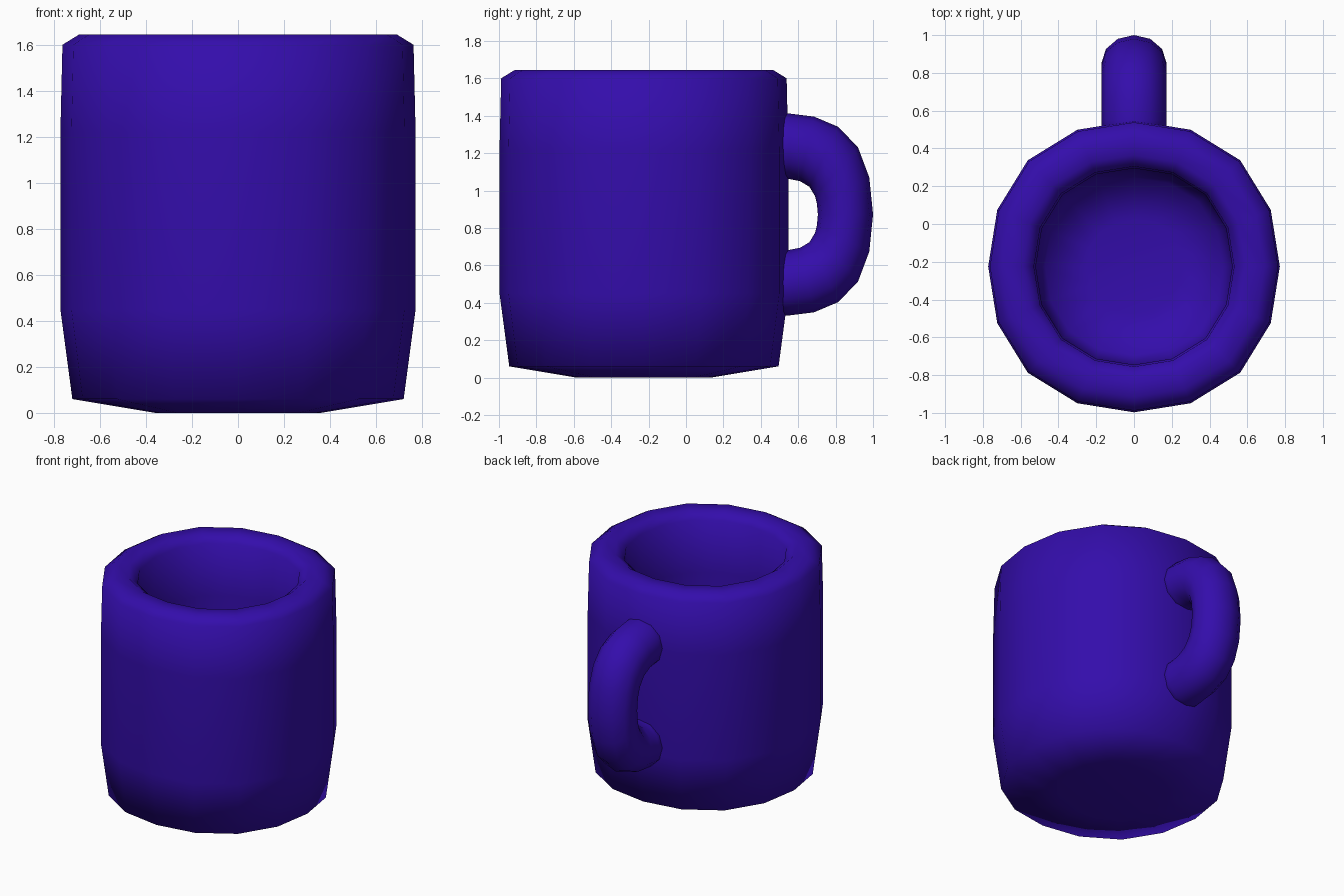
import bpy
import bmesh
from math import cos, sin, pi

cube = bpy.data.objects.get("Cube")
if cube:
    bpy.data.objects.remove(cube, do_unlink=True)

# Glaze colour
glaze = bpy.data.materials.new("deep blue glaze")
glaze.use_nodes = True
color = (0.034, 0.004, 0.41, 1.0)
glaze.diffuse_color = color
glaze.node_tree.nodes["Principled BSDF"].inputs["Base Color"].default_value = color


def loft(name, rings, start=None, end=None):
    """Skin closed rings of points, with optional end-cap centres."""
    bm = bmesh.new()
    rows = [[bm.verts.new(p) for p in ring] for ring in rings]
    n = len(rows[0])
    for a, b in zip(rows, rows[1:]):
        for i in range(n):
            j = (i + 1) % n
            bm.faces.new((a[i], a[j], b[j], b[i]))
    for row, tip in ((rows[0], start), (rows[-1], end)):
        if tip:
            v = bm.verts.new(tip)
            for i in range(n):
                bm.faces.new((row[i], row[(i + 1) % n], v))
    bmesh.ops.recalc_face_normals(bm, faces=bm.faces)
    mesh = bpy.data.meshes.new(name)
    bm.to_mesh(mesh)
    bm.free()
    mesh.materials.append(glaze)
    mesh.shade_smooth()
    obj = bpy.data.objects.new(name, mesh)
    bpy.context.collection.objects.link(obj)
    return obj


# Cup body: outside, rim and hollow inside, as (radius, height)
center_y = -0.225
sides = 16
profile = [(0.36, 0.0), (0.72, 0.06), (0.772, 0.45), (0.772, 1.22),
           (0.763, 1.6), (0.69, 1.645), (0.59, 1.645), (0.53, 1.6),
           (0.52, 1.22), (0.52, 0.55), (0.47, 0.25), (0.25, 0.2)]


def cup_ring(radius, z):
    ring = []
    for i in range(sides):
        a = 2 * pi * i / sides
        r = radius * (1 + 0.015 * (1 - cos(4 * a)))  # slightly squared circle
        ring.append((r * cos(a), center_y + r * sin(a), z))
    return ring


loft("cup_body", [cup_ring(r, z) for r, z in profile],
     (0, center_y, 0), (0, center_y, 0.2))

# Handle: matching outer and inner edge points of the upper half, as (y, z)
mid_z = 0.872
outer = [(0.44, 1.412), (0.55, 1.412), (0.685, 1.395), (0.815, 1.34),
         (0.92, 1.23), (0.98, 1.07), (1.0, mid_z)]
inner = [(0.44, 1.062), (0.55, 1.062), (0.61, 1.05), (0.66, 1.02),
         (0.69, 0.97), (0.7, 0.93), (0.705, mid_z)]


def mirrored(points):
    return points + [(y, 2 * mid_z - z) for y, z in reversed(points[:-1])]


def handle_ring(o, i, count=12):
    ring = []
    for k in range(count):
        a = 2 * pi * k / count
        t = (1 + cos(a)) / 2
        ring.append((0.172 * sin(a),
                     i[0] + (o[0] - i[0]) * t,
                     i[1] + (o[1] - i[1]) * t))
    return ring


top_z = (outer[0][1] + inner[0][1]) / 2
loft("handle", [handle_ring(o, i) for o, i in zip(mirrored(outer), mirrored(inner))],
     (0, 0.44, top_z), (0, 0.44, 2 * mid_z - top_z))
